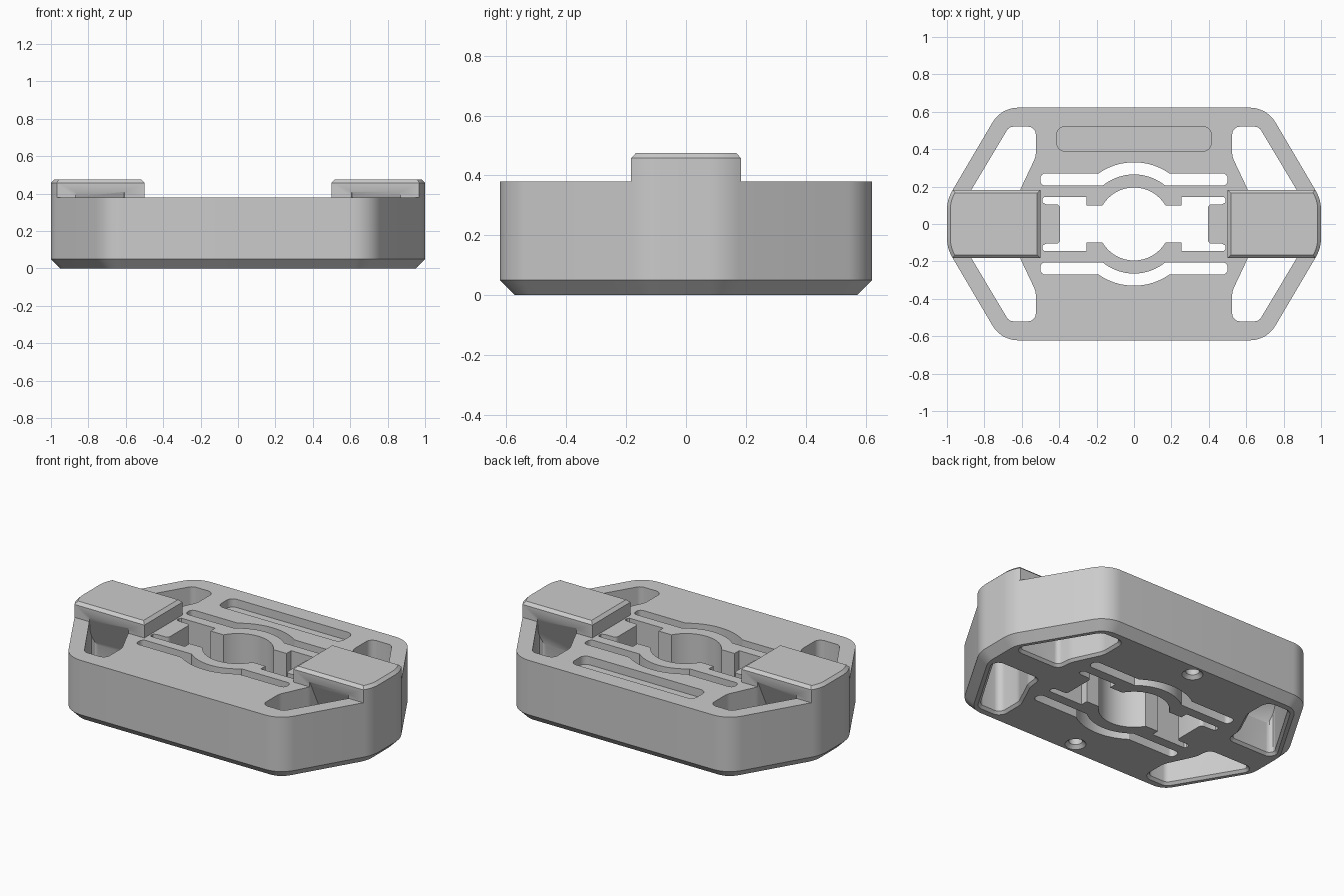
import bpy, bmesh, math
from mathutils import Vector

cube = bpy.data.objects.get("Cube")
if cube:
    bpy.data.objects.remove(cube)

grey = bpy.data.materials.new("light_grey")
grey.use_nodes = True
colour = (0.6, 0.6, 0.6, 1)
grey.diffuse_color = colour
grey.node_tree.nodes["Principled BSDF"].inputs["Base Color"].default_value = colour


def rounded(corners, steps=8):
    """Fillet each (x, y, radius) corner of a polygon."""
    out = []
    n = len(corners)
    for i, (x, y, r) in enumerate(corners):
        p = Vector((x, y))
        if r == 0:
            out.append(p)
            continue
        a = (Vector(corners[i - 1][:2]) - p).normalized()
        b = (Vector(corners[(i + 1) % n][:2]) - p).normalized()
        half = a.angle(b) / 2
        centre = p + (a + b).normalized() * (r / math.sin(half))
        start = p + a * (r / math.tan(half)) - centre
        end = p + b * (r / math.tan(half)) - centre
        for k in range(steps + 1):
            out.append(centre + start.lerp(end, k / steps).normalized() * r)
    return out


def offset(poly, d):
    """Move a polygon outline outward by d."""
    n = len(poly)
    area = sum(poly[i - 1].cross(poly[i]) for i in range(n))
    d = d if area > 0 else -d
    out = []
    for i, p in enumerate(poly):
        u = (p - poly[i - 1]).normalized()
        v = (poly[(i + 1) % n] - p).normalized()
        nu, nv = Vector((u.y, -u.x)), Vector((v.y, -v.x))
        out.append(p + (nu + nv) * (d / (1 + nu.dot(nv))))
    return out


def prism(name, poly, levels, slope=None):
    """Stack offset copies of an outline at (offset, z) levels."""
    bm = bmesh.new()
    rings = [[bm.verts.new((p.x, p.y, z)) for p in offset(poly, d)] for d, z in levels]
    bm.faces.new(rings[0])
    bm.faces.new(rings[-1])
    for lo, hi in zip(rings, rings[1:]):
        for i in range(len(lo)):
            bm.faces.new((lo[i - 1], lo[i], hi[i], hi[i - 1]))
    if slope:
        cut = bmesh.ops.bisect_plane(bm, geom=bm.verts[:] + bm.edges[:] + bm.faces[:],
                                     plane_co=slope[0], plane_no=slope[1], clear_outer=True)
        edges = [e for e in cut["geom_cut"] if isinstance(e, bmesh.types.BMEdge)]
        bmesh.ops.holes_fill(bm, edges=edges)
    bmesh.ops.recalc_face_normals(bm, faces=bm.faces[:])
    mesh = bpy.data.meshes.new(name)
    bm.to_mesh(mesh)
    bm.free()
    mesh.materials.append(grey)
    obj = bpy.data.objects.new(name, mesh)
    bpy.context.collection.objects.link(obj)
    return obj


def flip(poly, sx, sy):
    return [Vector((p.x * sx, p.y * sy)) for p in poly]


def arc(r, a, b, steps=16):
    angles = [a + (b - a) * k / steps for k in range(steps + 1)]
    return [Vector((r * math.cos(t), r * math.sin(t))) for t in angles]


def activate(obj):
    bpy.ops.object.select_all(action='DESELECT')
    obj.select_set(True)
    bpy.context.view_layer.objects.active = obj


def subtract(obj, cutters):
    activate(obj)
    for c in cutters:
        m = obj.modifiers.new("cut", 'BOOLEAN')
        m.operation, m.solver, m.object = 'DIFFERENCE', 'EXACT', c
        bpy.ops.object.modifier_apply(modifier=m.name)


TOP = 0.38
LOW, HIGH = -0.1, 0.6

# Main body: rounded hexagonal block with a chamfered base
side = [(1, 0.13, 0.2), (0.71, 0.622, 0.16)]
ring = side + [(-x, y, r) for x, y, r in side[::-1]]
ring += [(-x, -y, r) for x, y, r in ring]
outline = rounded(ring)
body = prism("body", outline, [(-0.05, 0), (0, 0.05), (0, TOP)])

# End holes, with an overhang sloping up beneath each clip
hole = rounded([(0.525, 0.52, 0.04), (0.525, 0.36, 0.1), (0.61, 0.18, 0.1), (0.62, 0.09, 0.03),
                (0.925, 0.09, 0.03), (0.668, 0.52, 0.04)], 5)
flare = [(0.035, -0.02), (0, 0.015), (0, HIGH)]
holes = []
for sx in (1, -1):
    for sy in (1, -1):
        holes.append(prism("end_hole_cutter", flip(hole, sx, sy), flare,
                           ((0, 0.183 * sy, 0.41), (0, -0.21 * sy, 0.093))))

# Central opening with round bore, pads and end tongues
quarter = rounded([(0.395, 0, 0), (0.395, 0.105, 0.02), (0.47, 0.105, 0), (0.49, 0.115, 0),
                   (0.49, 0.135, 0), (0.48, 0.145, 0), (0.255, 0.145, 0), (0.255, 0.1, 0)], 4)
quarter += arc(0.195, math.asin(0.1 / 0.195), math.pi / 2)
upper = quarter + flip(quarter[:-1], -1, 1)[::-1]
bore = prism("bore_cutter", upper + flip(upper[1:-1], 1, -1)[::-1], [(0, LOW), (0, HIGH)])

# Long flexure slots that bow around the bore
a_out, a_in = math.asin(0.27 / 0.33), math.asin(0.205 / 0.265)
ends = rounded([(0.3, 0.205, 0), (0.5, 0.205, 0.025), (0.5, 0.27, 0.025), (0.3, 0.27, 0)], 4)
slot = ends + arc(0.33, a_out, math.pi - a_out) + flip(ends, -1, 1)[::-1]
slot += arc(0.265, math.pi - a_in, a_in)
slots = [prism("slot_cutter", flip(slot, 1, s), [(0, LOW), (0, HIGH)]) for s in (1, -1)]

# Shallow pocket in the top face, along the back
pocket = prism("pocket_cutter", rounded([(0.412, 0.39, 0.04), (0.412, 0.52, 0.04),
                                         (-0.412, 0.52, 0.04), (-0.412, 0.39, 0.04)]),
               [(0, TOP - 0.05), (0, HIGH)])

# Countersunk blind holes in the base
pins = []
for s in (1, -1):
    circle = [p + Vector((0, 0.5 * s)) for p in arc(0.038, 0, math.tau, 32)[:-1]]
    pins.append(prism("pin_hole_cutter", circle, [(0.04, -0.02), (0, 0.02), (0, 0.16)]))

subtract(body, holes + slots + pins + [bore, pocket])

# Clips: raised pads over both ends
tip = sorted((p for p in outline if p.x > 0.9 and abs(p.y) < 0.18), key=lambda p: p.y)
pad = [Vector((0.5, -0.183)), Vector((0.969, -0.183))] + tip
pad += [Vector((0.969, 0.183)), Vector((0.5, 0.183))]
clips = []
for label, s in (("left_clip", 1), ("right_clip", -1)):
    clip = prism(label, flip(pad, s, 1), [(0, TOP), (0, 0.458), (-0.018, 0.475)])
    subtract(clip, holes)
    clips.append(clip)

for c in holes + slots + pins + [bore, pocket]:
    bpy.data.objects.remove(c)
for obj in [body] + clips:
    activate(obj)
    bpy.ops.object.shade_smooth_by_angle(angle=math.radians(28))
